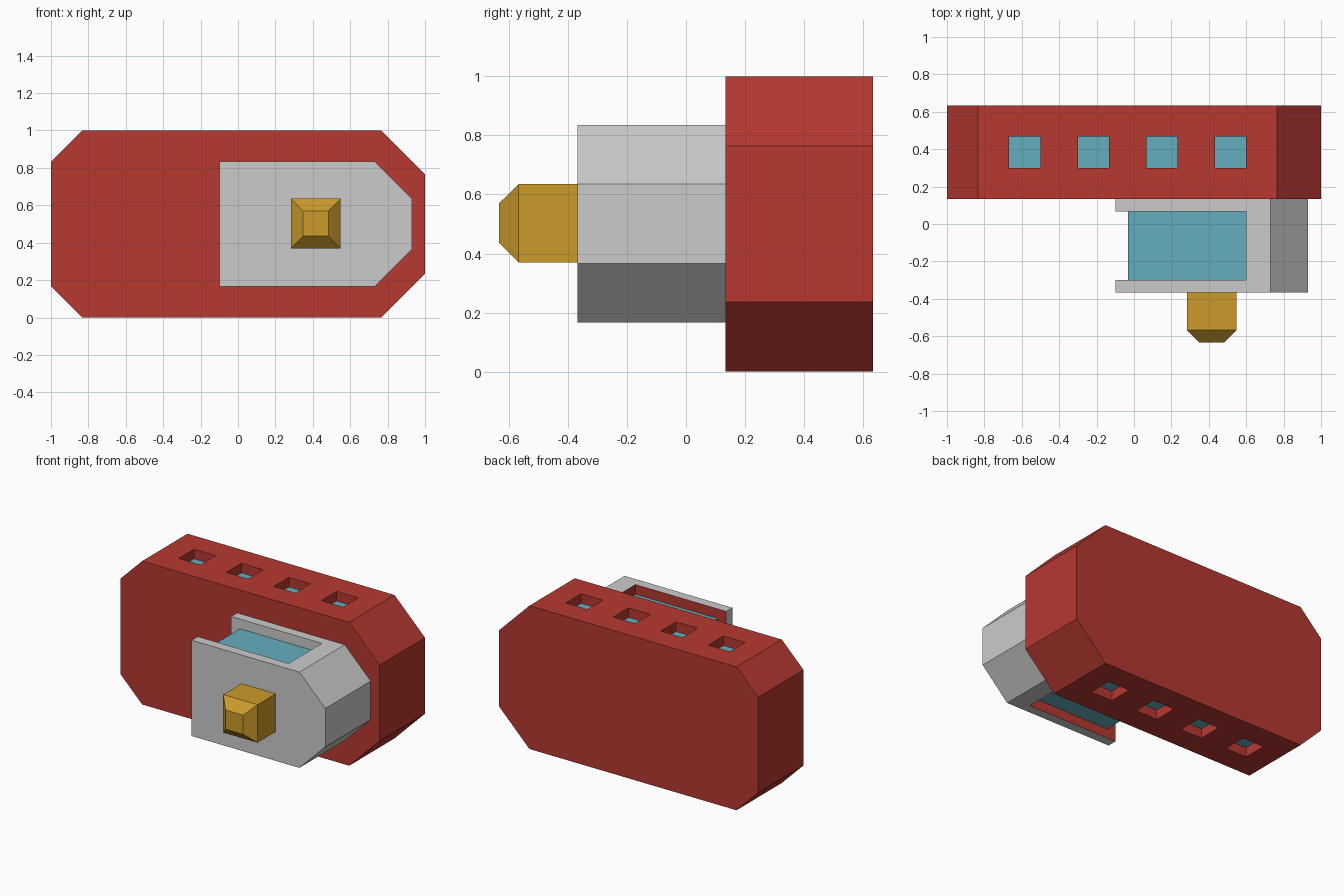
import bpy, bmesh

if "Cube" in bpy.data.objects:
    bpy.data.objects.remove(bpy.data.objects["Cube"])


def material(name, rgb):
    m = bpy.data.materials.new(name)
    m.diffuse_color = (*rgb, 1)
    m.use_nodes = True
    m.node_tree.nodes["Principled BSDF"].inputs["Base Color"].default_value = m.diffuse_color
    return m


RED = material("red", (0.47, 0.04, 0.03))
BLUE = material("blue", (0.13, 0.42, 0.52))
GOLD = material("gold", (0.60, 0.33, 0.025))


def finish(name, bm, mat=None):
    bmesh.ops.recalc_face_normals(bm, faces=bm.faces)
    mesh = bpy.data.meshes.new(name)
    bm.to_mesh(mesh)
    bm.free()
    ob = bpy.data.objects.new(name, mesh)
    bpy.context.collection.objects.link(ob)
    if mat:
        mesh.materials.append(mat)
    return ob


def loft(name, rings, mat=None):
    """Join matching (profile, y) rings and cap both ends."""
    bm = bmesh.new()
    loops = [[bm.verts.new((x, y, z)) for x, z in prof] for prof, y in rings]
    for a, b in zip(loops, loops[1:]):
        for i in range(len(a)):
            j = (i + 1) % len(a)
            bm.faces.new((a[i], a[j], b[j], b[i]))
    bm.faces.new(loops[0])
    bm.faces.new(loops[-1])
    return finish(name, bm, mat)


def rect(x0, x1, z0, z1):
    return [(x0, z0), (x1, z0), (x1, z1), (x0, z1)]


def box(name, x, y, z, mat=None):
    r = rect(*x, *z)
    return loft(name, [(r, y[0]), (r, y[1])], mat)


def cut(ob, cutter):
    mod = ob.modifiers.new("cut", 'BOOLEAN')
    mod.operation = 'DIFFERENCE'
    mod.solver = 'EXACT'
    mod.object = cutter
    bpy.context.view_layer.objects.active = ob
    bpy.ops.object.modifier_apply(modifier=mod.name)
    bpy.data.objects.remove(cutter)


# Main body: long prism with chamfered corners
body_profile = [(-0.833, 0), (0.765, 0), (1, 0.235), (1, 0.765),
                (0.765, 1), (-0.833, 1), (-1, 0.833), (-1, 0.167)]
body = loft("body", [(body_profile, 0.133), (body_profile, 0.633)], RED)

# Row of shafts through the body, each filled by a recessed blue block
for i in range(4):
    x0 = -0.667 + i * 0.3667
    xs, ys = (x0, x0 + 0.167), (0.3, 0.467)
    cut(body, box("shaft_cutter", xs, ys, (-0.2, 1.2)))
    box(f"window_block_{i + 1}", xs, ys, (0.067, 0.933), BLUE)

# Grey side housing, open at the left, top and bottom
housing_profile = [(-0.1, 0.167), (0.731, 0.167), (0.931, 0.367),
                   (0.931, 0.635), (0.731, 0.835), (-0.1, 0.835)]
housing = loft("housing", [(housing_profile, -0.367), (housing_profile, 0.133)])
cut(housing, box("slot_cutter", (-0.3, 0.6), (-0.3, 0.067), (-0.2, 1.2)))

# Red inner faces of the housing slot
mesh = housing.data
mesh.materials.clear()
mesh.materials.append(None)
mesh.materials.append(RED)
for p in mesh.polygons:
    front_inner = p.normal.y > 0.9 and p.center.y < 0
    end_inner = p.normal.x < -0.9 and p.center.x > 0.5
    p.material_index = 1 if front_inner or end_inner else 0

# Blue core inside the housing
box("housing_core", (-0.033, 0.6), (-0.3, 0.067), (0.233, 0.767), BLUE)

# Gold knob with tapered tip
wide = rect(0.283, 0.548, 0.37, 0.635)
tip = rect(0.348, 0.483, 0.436, 0.57)
loft("knob", [(wide, -0.367), (wide, -0.567), (tip, -0.633)], GOLD)
